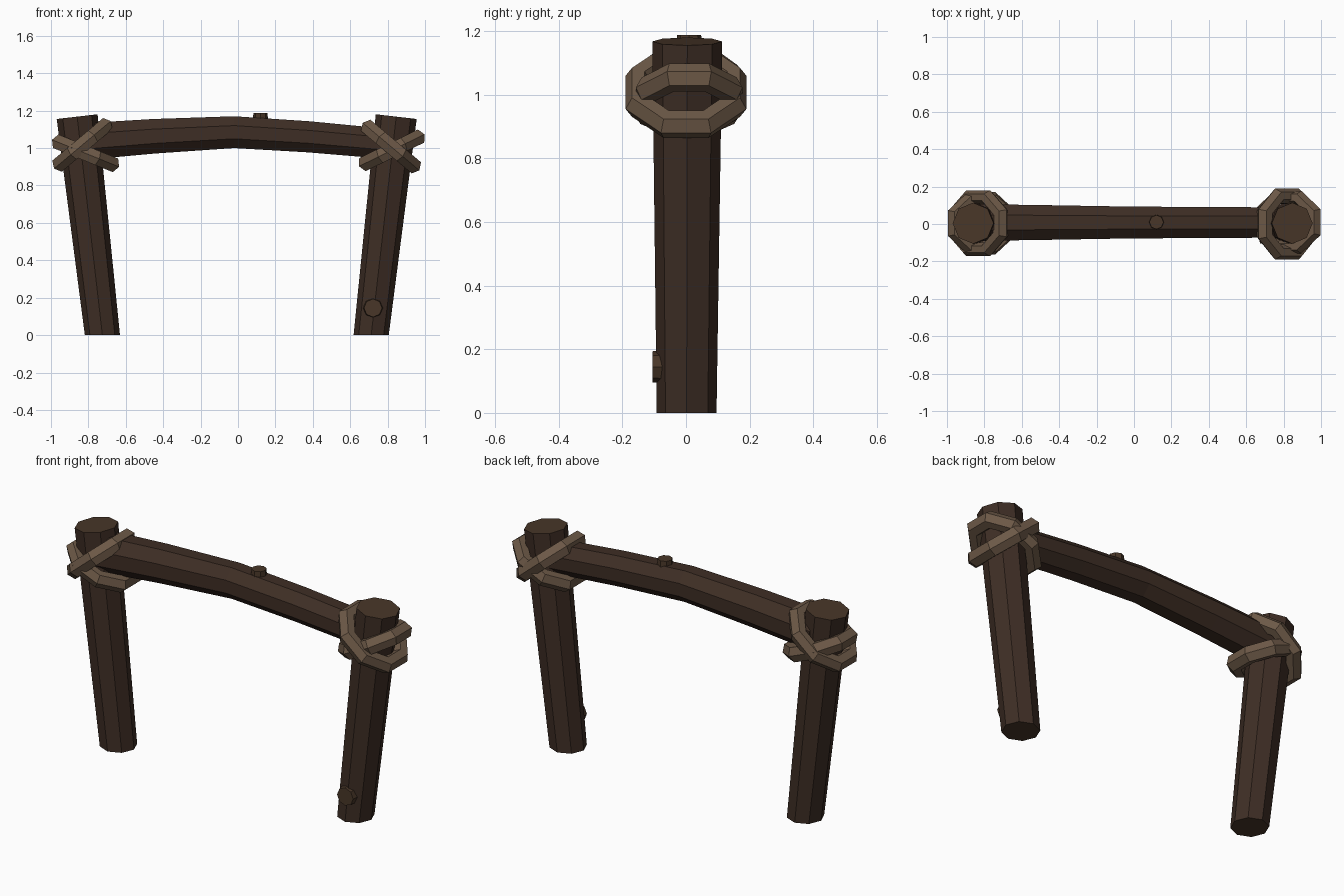
import bpy, bmesh, math
from mathutils import Vector, Matrix

if "Cube" in bpy.data.objects:
    bpy.data.objects.remove(bpy.data.objects["Cube"])


def material(name, rgb):
    m = bpy.data.materials.new(name)
    m.diffuse_color = (*rgb, 1)
    m.use_nodes = True
    m.node_tree.nodes["Principled BSDF"].inputs["Base Color"].default_value = m.diffuse_color
    return m


WOOD = material("dark_wood", (0.048, 0.027, 0.018))
GRAIN = material("end_grain", (0.065, 0.037, 0.021))
ROPE = material("rope", (0.15, 0.098, 0.062))


def finish(name, bm, *mats):
    bmesh.ops.recalc_face_normals(bm, faces=bm.faces)
    me = bpy.data.meshes.new(name)
    bm.to_mesh(me)
    bm.free()
    for m in mats:
        me.materials.append(m)
    ob = bpy.data.objects.new(name, me)
    bpy.context.collection.objects.link(ob)
    return ob


def log(name, stations, phase=0.0, sides=8):
    """Loft a polygonal log; stations are (centre, radius, tangent)."""
    bm = bmesh.new()
    rings = []
    for c, r, t in stations:
        t = Vector(t).normalized()
        u = Vector((0, 1, 0))
        v = u.cross(t)
        rings.append([bm.verts.new(Vector(c) + r * (math.cos(a) * v + math.sin(a) * u))
                      for a in (phase + i * math.tau / sides for i in range(sides))])
    for a, b in zip(rings, rings[1:]):
        for i in range(sides):
            j = (i + 1) % sides
            bm.faces.new((a[i], a[j], b[j], b[i]))
    for ring in (rings[0], rings[-1]):
        bm.faces.new(ring).material_index = 1
    return finish(name, bm, WOOD, GRAIN)


def rope_ring(name, centre, angle, major, y_scale, minor=0.045, seg=8, sides=6):
    """Chunky rope loop, tilted about the y axis (angle in the front view)."""
    bm = bmesh.new()
    rings = []
    for i in range(seg):
        a = (i + 0.5) * math.tau / seg
        ring = []
        for k in range(sides):
            b = k * math.tau / sides
            r = major + minor * math.cos(b)
            ring.append(bm.verts.new((r * math.cos(a), r * math.sin(a) * y_scale,
                                      minor * math.sin(b))))
        rings.append(ring)
    for i in range(seg):
        p, q = rings[i], rings[(i + 1) % seg]
        for k in range(sides):
            n = (k + 1) % sides
            bm.faces.new((p[k], q[k], q[n], p[n]))
    ob = finish(name, bm, ROPE)
    ob.matrix_world = (Matrix.Translation(centre)
                       @ Matrix.Rotation(-math.radians(angle), 4, 'Y'))
    return ob


def knot(name, base, direction, radius, length):
    """Short cut-off branch stub."""
    bm = bmesh.new()
    bmesh.ops.create_cone(bm, cap_ends=True, segments=8, radius1=radius,
                          radius2=radius * 0.9, depth=length)
    ob = finish(name, bm, GRAIN)
    d = Vector(direction)
    ob.matrix_world = (Matrix.Translation(Vector(base) + d * length / 2)
                       @ d.to_track_quat('Z', 'Y').to_matrix().to_4x4())
    return ob


# Leaning posts, cut flat at the ground and square at the top
for side, foot, head in (("left", -0.725, -0.86), ("right", 0.712, 0.846)):
    lean = (head - foot, 0, 1.168)
    log(side + "_post", [((foot, 0.002, 0), 0.094, (0, 0, 1)),
                         ((head, 0.004, 1.168), 0.11, lean)])

# Bowed crossbeam tapering to the right
beam = [(-0.82, 1.035, 0.106), (-0.45, 1.063, 0.1), (-0.02, 1.085, 0.092),
        (0.38, 1.06, 0.09), (0.80, 1.022, 0.087)]
pts = [Vector((x, 0.008, z)) for x, z, r in beam]
log("crossbeam", [(p, beam[i][2], pts[min(i + 1, 4)] - pts[max(i - 1, 0)])
                  for i, p in enumerate(pts)], phase=math.pi / 8)

# Crossed rope lashings at each joint
rope_ring("left_lashing_upper", (-0.832, 0.004, 1.017), 40, 0.169, 0.89)
rope_ring("left_lashing_lower", (-0.815, 0.004, 0.972), -22, 0.164, 0.86)
rope_ring("right_lashing_upper", (0.818, 0.0, 1.008), -40, 0.169, 0.96)
rope_ring("right_lashing_lower", (0.822, 0.01, 0.988), 26, 0.166, 0.86)

# Branch stubs
knot("beam_knot", (0.12, 0.01, 1.12), (0, 0, 1), 0.042, 0.068)
knot("post_knot", (0.722, -0.065, 0.145), (0, -1, 0), 0.054, 0.04)
